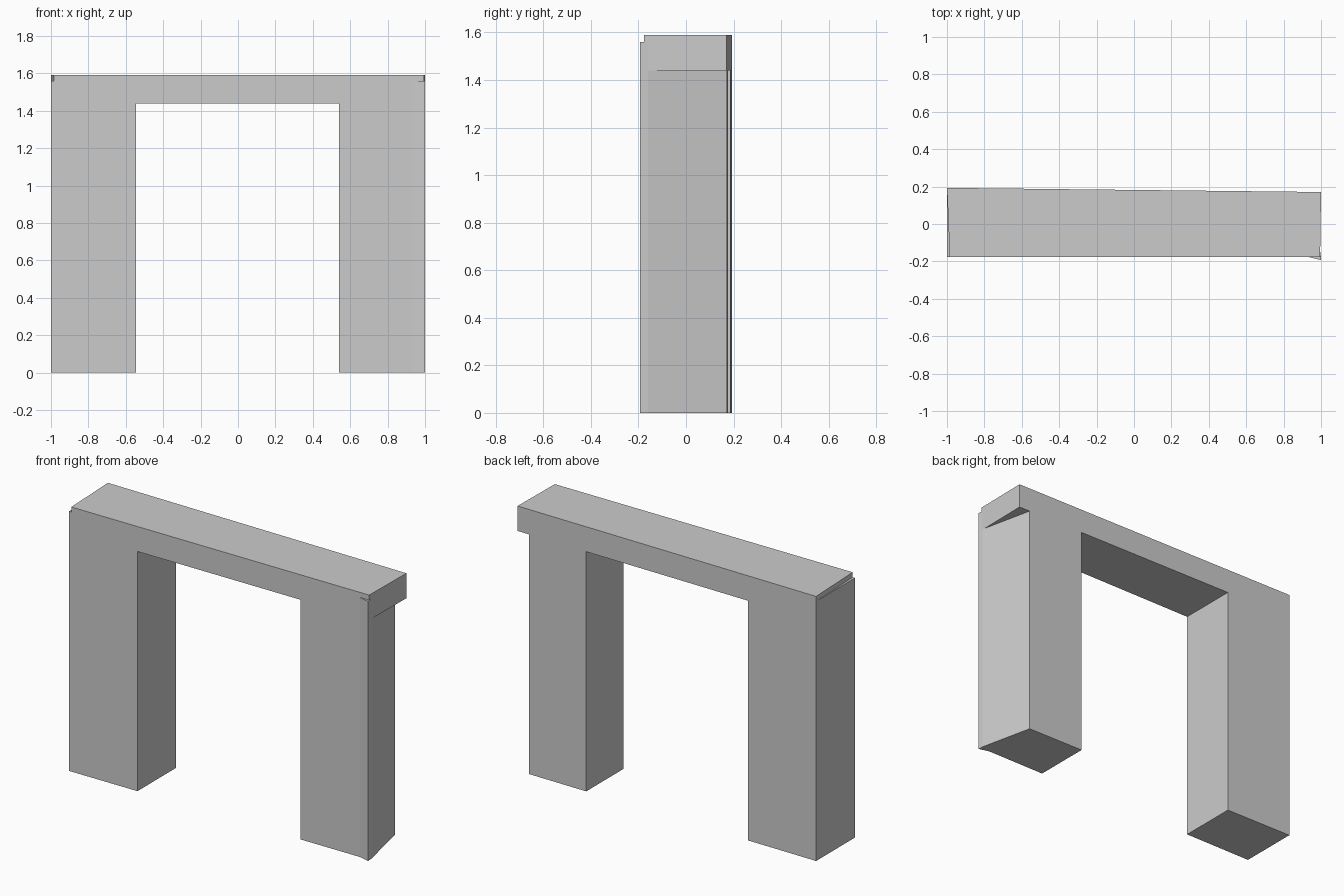
import bpy, bmesh

if "Cube" in bpy.data.objects:
    bpy.data.objects.remove(bpy.data.objects["Cube"])

H, BEAM_Z, NUB_Z = 1.59, 1.44, 1.56
FRONT = -0.176


def back(x):
    # the back face tapers slightly towards the right
    return 0.182 - 0.011 * x


def prism(name, outline, z0, z1):
    bm = bmesh.new()
    face = bm.faces.new([bm.verts.new((x, y, z0)) for x, y in outline])
    ext = bmesh.ops.extrude_face_region(bm, geom=[face], use_keep_orig=True)
    verts = [g for g in ext["geom"] if isinstance(g, bmesh.types.BMVert)]
    bmesh.ops.translate(bm, verts=verts, vec=(0, 0, z1 - z0))
    bmesh.ops.recalc_face_normals(bm, faces=bm.faces)
    mesh = bpy.data.meshes.new(name)
    bm.to_mesh(mesh)
    bm.free()
    obj = bpy.data.objects.new(name, mesh)
    bpy.context.collection.objects.link(obj)
    return obj


# Crossbeam with slightly skewed ends
prism("crossbeam", [(-0.985, FRONT), (0.995, FRONT), (1, back(1)), (-1, back(-1))], BEAM_Z, H)

# Left leg, straight outer side
prism("left_leg", [(-1, FRONT), (-0.545, FRONT), (-0.545, back(-0.545)), (-1, back(-1))], 0, BEAM_Z)

# Right leg, flared front corner and slanted outer side
prism("right_leg", [(0.54, FRONT), (0.93, FRONT), (1, -0.193), (0.998, -0.16),
                    (0.925, back(0.925)), (0.54, back(0.54))], 0, BEAM_Z)

# Leg corners that rise past the crossbeam ends
prism("left_corner", [(-1, FRONT), (-0.985, FRONT), (-1, back(-1))], BEAM_Z, NUB_Z)
prism("right_corner", [(0.93, FRONT), (1, -0.193), (0.998, -0.16), (0.995, FRONT)], BEAM_Z, NUB_Z)
